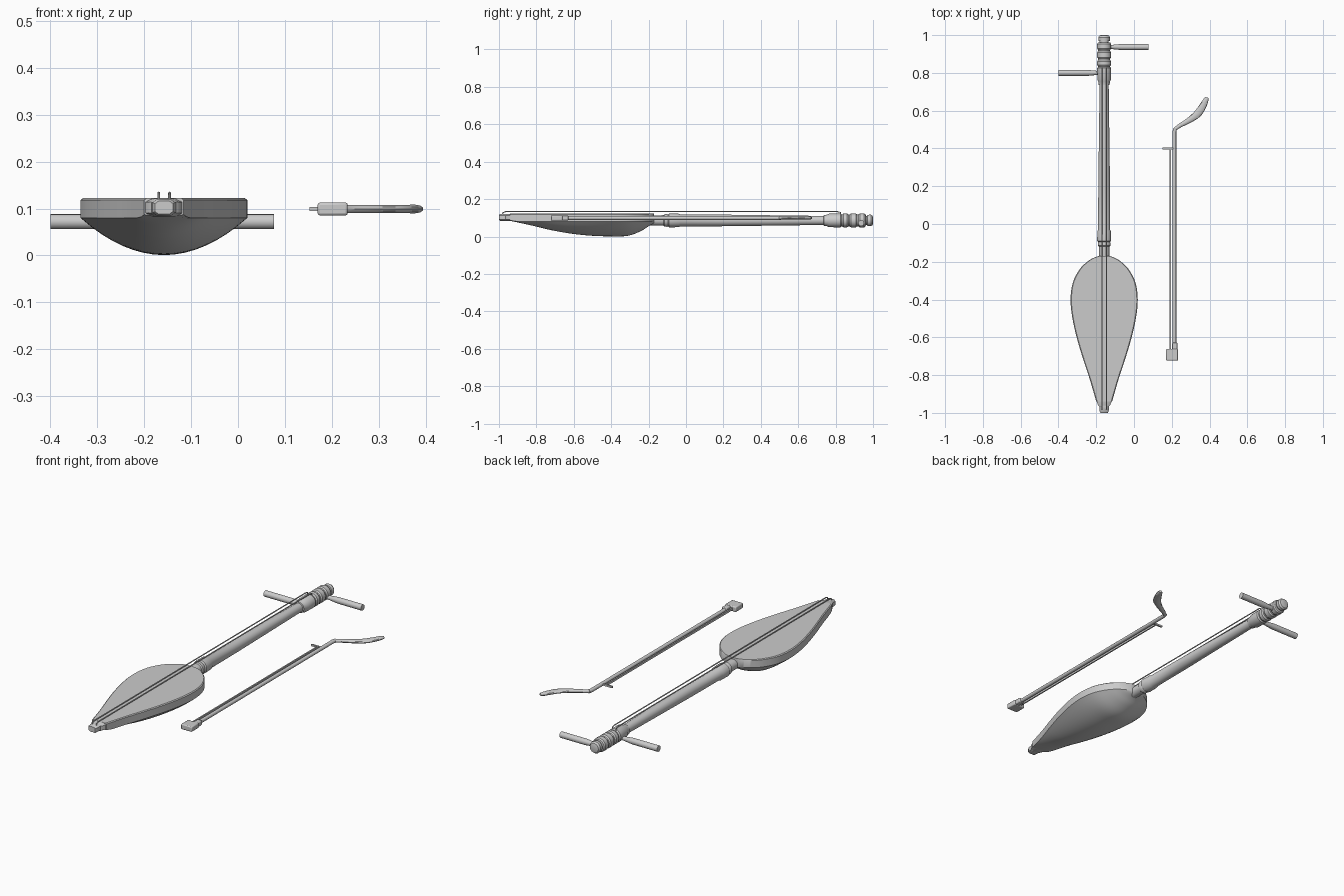
import bpy, bmesh
from math import sin, cos, pi, radians
from mathutils import Vector

if "Cube" in bpy.data.objects:
    bpy.data.objects.remove(bpy.data.objects["Cube"])

CX = -0.158   # centre line of the fiddle
CZ = 0.086    # neck axis height


def finish(name, bm, bevel=0.0):
    bmesh.ops.recalc_face_normals(bm, faces=bm.faces)
    me = bpy.data.meshes.new(name)
    bm.to_mesh(me)
    bm.free()
    ob = bpy.data.objects.new(name, me)
    bpy.context.collection.objects.link(ob)
    if bevel:
        m = ob.modifiers.new("bevel", 'BEVEL')
        m.width, m.segments = bevel, 2
    bpy.ops.object.select_all(action='DESELECT')
    ob.select_set(True)
    bpy.context.view_layer.objects.active = ob
    bpy.ops.object.shade_smooth_by_angle(angle=radians(35))
    return ob


def loft(name, rings, bevel=0.0):
    """Skin a list of equal-sized closed rings and cap both ends."""
    bm = bmesh.new()
    vs = [[bm.verts.new(p) for p in r] for r in rings]
    n = len(vs[0])
    for a, b in zip(vs, vs[1:]):
        for i in range(n):
            j = (i + 1) % n
            bm.faces.new((a[i], a[j], b[j], b[i]))
    bm.faces.new(vs[0])
    bm.faces.new(vs[-1])
    return finish(name, bm, bevel)


def sweep(name, path, sides=12):
    """Tube through (x, y, z, half width, half height) stations."""
    rings = []
    for i, p in enumerate(path):
        a = Vector(path[max(i - 1, 0)][:3])
        b = Vector(path[min(i + 1, len(path) - 1)][:3])
        d = (b - a).normalized()
        side = d.cross(Vector((0, 0, 1)))
        if side.length < 0.01:
            side = Vector((1, 0, 0))
        side.normalize()
        up = side.cross(d)
        c = Vector(p[:3])
        rings.append([c + side * p[3] * cos(2 * pi * k / sides)
                      + up * p[4] * sin(2 * pi * k / sides) for k in range(sides)])
    return loft(name, rings)


def turned(name, prof, sides=24):
    """Turned part along the neck axis from (y, radius) pairs."""
    return loft(name, [[(CX + r * cos(2 * pi * k / sides), y, CZ + r * sin(2 * pi * k / sides))
                        for k in range(sides)] for y, r in prof])


def box(name, size, loc, bevel=0.0):
    x, y, z = (s / 2 for s in size)
    return loft(name, [[(loc[0] + a * x, loc[1] + s * y, loc[2] + b * z)
                        for a, b in ((-1, -1), (1, -1), (1, 1), (-1, 1))] for s in (-1, 1)], bevel)


def smooth(pts, steps=4):
    """Catmull-Rom resampling of stations."""
    out = []
    for i in range(len(pts) - 1):
        p = [Vector(pts[min(max(i + k, 0), len(pts) - 1)]) for k in (-1, 0, 1, 2)]
        for s in range(steps):
            t = s / steps
            out.append(tuple(0.5 * (2 * p[1] + (p[2] - p[0]) * t
                       + (2 * p[0] - 5 * p[1] + 4 * p[2] - p[3]) * t * t
                       + (3 * p[1] - p[0] - 3 * p[2] + p[3]) * t ** 3)))
    return out + [tuple(pts[-1])]


# pear-shaped body: stations of (y, half width, bottom z)
stations = [(-0.94, 0.042, 0.084), (-0.82, 0.077, 0.058), (-0.72, 0.110, 0.034),
            (-0.61, 0.143, 0.015), (-0.50, 0.168, 0.004), (-0.40, 0.178, 0.001),
            (-0.31, 0.166, 0.004), (-0.24, 0.130, 0.030), (-0.20, 0.090, 0.055),
            (-0.18, 0.058, 0.066), (-0.17, 0.030, 0.070)]
rings = []
for y, w, zb in smooth(stations):
    rim = max(0.08, zb + 0.003)
    ring = [(CX + w, y, 0.118), (CX + w - 0.005, y, 0.122),
            (CX - w + 0.005, y, 0.122), (CX - w, y, 0.118)]
    for k in range(17):
        u = -1 + k / 8
        ring.append((CX + w * u, y, rim - (rim - zb) * (1 - u * u)))
    rings.append(ring)
loft("sound_body", rings)

# tail block below the body
loft("tail_block", [[(CX + a * w, y, 0.102 + b * h) for a, b in
     ((-1, -0.6), (-0.6, -1), (0.6, -1), (1, -0.6), (1, 0.6), (0.6, 1), (-0.6, 1), (-1, 0.6))]
     for y, w, h in ((-1.0, 0.019, 0.014), (-0.993, 0.024, 0.018), (-0.965, 0.026, 0.019),
                     (-0.96, 0.032, 0.019), (-0.925, 0.044, 0.020))])

# neck with base collar
turned("neck", [(-0.22, 0.026), (-0.12, 0.028), (-0.115, 0.033), (-0.10, 0.034),
                (-0.095, 0.031), (-0.09, 0.037), (-0.04, 0.036), (-0.03, 0.032),
                (0.2, 0.031), (0.74, 0.024)])

# pegbox with turned rings
prof = [(0.735, 0.024), (0.737, 0.029), (0.755, 0.031), (0.765, 0.036), (0.825, 0.037), (0.832, 0.032)]
for a, b in ((0.835, 0.868), (0.875, 0.915), (0.922, 0.96)):
    prof += [(a, 0.032), (a + 0.007, 0.037), (b - 0.007, 0.037), (b, 0.032)]
prof += [(0.962, 0.024), (0.968, 0.024), (0.97, 0.03), (0.988, 0.031), (0.997, 0.025), (1.0, 0.016)]
turned("pegbox", prof)

# tuning pegs
for name, y, s, end in (("right_peg", 0.937, 1, 0.077), ("left_peg", 0.80, -1, -0.40)):
    sweep(name, [(CX, y, 0.072, 0.009, 0.009), (CX + s * 0.04, y, 0.072, 0.011, 0.011),
                 (CX + s * 0.09, y, 0.072, 0.016, 0.016), (end, y, 0.072, 0.016, 0.016)], 16)

# two strings
for name, dx in (("left_string", -0.011), ("right_string", 0.012)):
    sweep(name, [(CX + dx, y, z, 0.003, 0.003) for y, z in
          ((-0.985, 0.108), (-0.978, 0.128), (-0.965, 0.133), (0.81, 0.133), (0.825, 0.129), (0.832, 0.10))], 8)

# bow stick, handle, hair and fittings
sweep("bow_stick", [(0.214, -0.67, 0.099, 0.010, 0.010), (0.214, 0.49, 0.099, 0.010, 0.010),
                    (0.218, 0.506, 0.099, 0.010, 0.010)])
sweep("bow_handle", smooth([(0.214, 0.500, 0.099, 0.009, 0.009), (0.245, 0.522, 0.099, 0.011, 0.009),
                            (0.29, 0.548, 0.099, 0.015, 0.009), (0.335, 0.582, 0.099, 0.020, 0.009),
                            (0.362, 0.620, 0.099, 0.019, 0.009), (0.380, 0.655, 0.099, 0.014, 0.009),
                            (0.387, 0.670, 0.099, 0.009, 0.006)]))
box("bow_hair", (0.007, 1.08, 0.012), (0.192, -0.14, 0.099))
box("bow_tip_block", (0.064, 0.062, 0.028), (0.202, -0.692, 0.099), 0.005)
box("bow_tip_collar", (0.027, 0.04, 0.025), (0.216, -0.648, 0.099), 0.004)
box("hair_pin", (0.056, 0.009, 0.009), (0.180, 0.40, 0.099))
